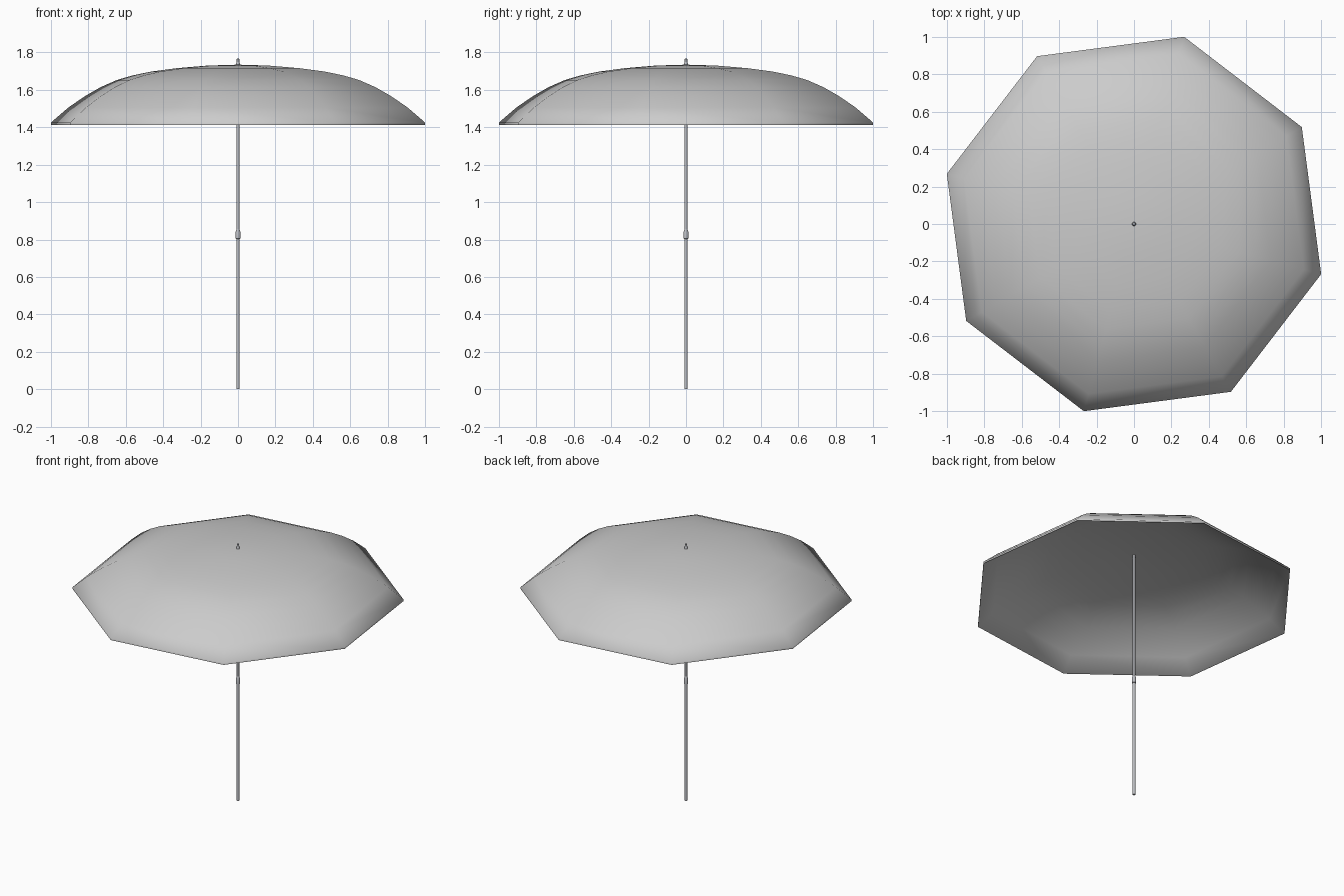
import bpy, bmesh
from math import radians, cos, sin

cube = bpy.data.objects.get("Cube")
if cube:
    bpy.data.objects.remove(cube, do_unlink=True)


def material(name, color):
    mat = bpy.data.materials.new(name)
    mat.use_nodes = True
    mat.diffuse_color = color
    mat.node_tree.nodes["Principled BSDF"].inputs["Base Color"].default_value = color
    return mat


FABRIC = material("light grey fabric", (0.6, 0.6, 0.6, 1))
METAL = material("grey metal", (0.5, 0.51, 0.54, 1))


def revolve(name, profile, sides, start, mat, angle):
    """Sweep (radius, z) points round z; zero radius closes to a point."""
    bm = bmesh.new()
    rings = []
    for r, z in profile:
        if r == 0:
            rings.append([bm.verts.new((0, 0, z))] * sides)
        else:
            rings.append([bm.verts.new((r * cos(a), r * sin(a), z))
                          for a in (radians(start + 360 * i / sides) for i in range(sides))])
    for low, high in zip(rings, rings[1:]):
        for i in range(sides):
            j = (i + 1) % sides
            corners = dict.fromkeys((low[i], low[j], high[j], high[i]))
            bm.faces.new(list(corners))
    bmesh.ops.recalc_face_normals(bm, faces=bm.faces[:])
    mesh = bpy.data.meshes.new(name)
    bm.to_mesh(mesh)
    bm.free()
    obj = bpy.data.objects.new(name, mesh)
    bpy.context.collection.objects.link(obj)
    mesh.materials.append(mat)
    bpy.ops.object.select_all(action='DESELECT')
    obj.select_set(True)
    bpy.context.view_layer.objects.active = obj
    bpy.ops.object.shade_smooth_by_angle(angle=radians(angle))
    return obj


# Eight-panel canopy: outer dome, thin hem, inner dome
dome = [(0, 1.735), (0.17, 1.73), (0.34, 1.716), (0.48, 1.698), (0.58, 1.678),
        (0.67, 1.653), (0.76, 1.615), (0.85, 1.565), (0.94, 1.505), (1.036, 1.425)]
lining = [(r * 0.994, z - 0.011) for r, z in reversed(dome)]
revolve("canopy", dome + [(1.036, 1.413)] + lining, 8, 30, FABRIC, 50)

# Two-piece pole with a tapered joint
revolve("lower_pole", [(0, 0), (0.009, 0), (0.009, 0.805), (0, 0.805)], 16, 0, METAL, 40)
revolve("pole_joint", [(0, 0.8), (0.013, 0.805), (0.013, 0.84), (0.008, 0.855), (0, 0.855)],
        16, 0, METAL, 40)
revolve("upper_pole", [(0, 0.85), (0.008, 0.85), (0.008, 1.73), (0, 1.73)], 16, 0, METAL, 40)

# Finial on top of the canopy
revolve("top_cap", [(0, 1.725), (0.011, 1.73), (0.011, 1.742), (0.007, 1.748),
                    (0.007, 1.765), (0, 1.77)], 16, 0, METAL, 40)
